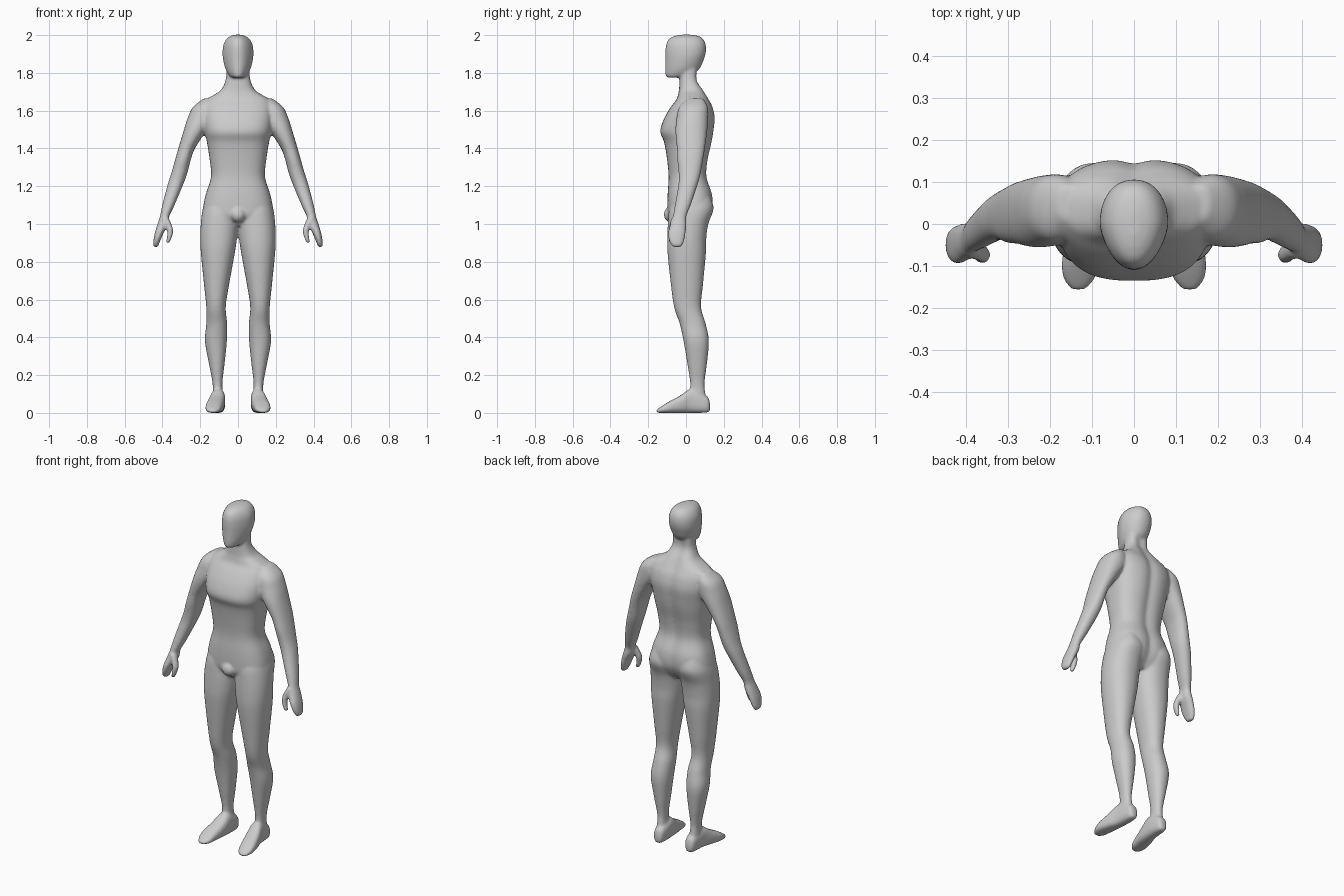
import bpy, bmesh, math
from mathutils import Matrix, Vector

bm = bmesh.new()


def spline(rows, steps=6):
    """Catmull-Rom interpolation of section rows."""
    out = []
    for i in range(len(rows) - 1):
        a, b, c, d = (rows[max(0, min(len(rows) - 1, i + k))] for k in (-1, 0, 1, 2))
        for s in range(steps):
            t = s / steps
            out.append([0.5 * (2 * q + (r - p) * t + (2 * p - 5 * q + 4 * r - u) * t * t
                               + (3 * q - p - 3 * r + u) * t ** 3)
                        for p, q, r, u in zip(a, b, c, d)])
    out.append(list(rows[-1]))
    return out


def loft(rows, side=1, power=2.2, along="z", taper=0.0, groove=0.0, n=48):
    """Closed skin through sections (position, u min, u max, v min, v max)."""
    rings = []
    for p, u0, u1, v0, v1 in spline(rows):
        ring = []
        for i in range(n):
            a = 2 * math.pi * i / n
            c, s = math.cos(a), math.sin(a)
            c = math.copysign(abs(c) ** (2 / power), c)
            s = math.copysign(abs(s) ** (2 / power), s)
            c *= 1 - taper * max(0, -s)
            u = (u0 + u1) / 2 + c * (u1 - u0) / 2
            v = (v0 + v1) / 2 + s * (v1 - v0) / 2
            if s > 0:
                v -= groove * math.exp(-(u / 0.03) ** 2)
            co = (u * side, v, p) if along == "z" else (u * side, p, v)
            ring.append(bm.verts.new(co))
        rings.append(ring)
    faces = [bm.faces.new(rings[0]), bm.faces.new(rings[-1])]
    for r, q in zip(rings, rings[1:]):
        for i in range(n):
            j = (i + 1) % n
            faces.append(bm.faces.new((r[i], r[j], q[j], q[i])))
    bmesh.ops.recalc_face_normals(bm, faces=faces)


def sym(rows):
    return [(z, -w, w, a, b) for z, w, a, b in rows]


# torso and neck
loft(sym([(0.99, 0.12, -0.06, 0.09), (1.04, 0.18, -0.093, 0.125), (1.09, 0.184, -0.098, 0.143),
          (1.16, 0.17, -0.097, 0.14), (1.25, 0.143, -0.092, 0.112), (1.34, 0.15, -0.10, 0.118),
          (1.43, 0.164, -0.115, 0.138), (1.49, 0.176, -0.136, 0.148), (1.56, 0.185, -0.115, 0.155),
          (1.62, 0.182, -0.08, 0.143), (1.66, 0.165, -0.05, 0.122), (1.685, 0.125, -0.042, 0.108),
          (1.71, 0.09, -0.037, 0.094), (1.76, 0.066, -0.034, 0.064), (1.82, 0.06, -0.03, 0.065)]),
     power=2.6, groove=0.012)

# head
loft(sym([(1.775, 0.03, -0.10, -0.03), (1.787, 0.046, -0.108, 0.02), (1.82, 0.066, -0.11, 0.07),
          (1.87, 0.079, -0.109, 0.094), (1.91, 0.082, -0.109, 0.105), (1.95, 0.077, -0.105, 0.104),
          (1.98, 0.061, -0.09, 0.09), (1.995, 0.04, -0.062, 0.066), (2.002, 0.015, -0.03, 0.03)]),
     power=2.2, taper=0.25)

# groin
bmesh.ops.create_uvsphere(bm, u_segments=24, v_segments=16, radius=1, matrix=Matrix.Translation(
    Vector((0, -0.078, 1.05))) @ Matrix.Diagonal((0.042, 0.04, 0.042, 1)))

leg = [(1.14, 0.03, 0.165, -0.06, 0.13), (1.08, 0.0, 0.187, -0.088, 0.146),
       (1.0, 0.0, 0.197, -0.096, 0.118), (0.92, 0.006, 0.2, -0.099, 0.107),
       (0.84, 0.018, 0.196, -0.097, 0.105), (0.68, 0.047, 0.18, -0.08, 0.09),
       (0.56, 0.065, 0.168, -0.063, 0.08), (0.47, 0.057, 0.168, -0.033, 0.105),
       (0.38, 0.059, 0.175, -0.013, 0.121), (0.26, 0.071, 0.154, 0.007, 0.111),
       (0.15, 0.083, 0.134, 0.022, 0.098), (0.06, 0.076, 0.136, 0.01, 0.11)]
foot = [(0.127, 0.09, 0.115, 0.015, 0.05), (0.115, 0.075, 0.13, 0.002, 0.085),
        (0.07, 0.068, 0.138, 0.0, 0.11), (0.02, 0.068, 0.145, 0.0, 0.125),
        (-0.03, 0.072, 0.16, 0.0, 0.092), (-0.09, 0.083, 0.172, 0.0, 0.06),
        (-0.13, 0.093, 0.168, 0.0, 0.035), (-0.157, 0.115, 0.15, 0.0, 0.016)]
arm = [(1.665, 0.13, 0.18, 0.01, 0.09), (1.62, 0.12, 0.238, -0.035, 0.115),
       (1.56, 0.12, 0.267, -0.05, 0.118), (1.49, 0.17, 0.289, -0.056, 0.112),
       (1.40, 0.228, 0.316, -0.048, 0.10), (1.34, 0.25, 0.333, -0.046, 0.09),
       (1.27, 0.268, 0.353, -0.039, 0.078), (1.21, 0.29, 0.372, -0.04, 0.062),
       (1.10, 0.336, 0.401, -0.059, 0.025), (1.04, 0.364, 0.413, -0.07, 0.002),
       (1.0, 0.37, 0.426, -0.083, 0.002), (0.95, 0.395, 0.441, -0.095, -0.002),
       (0.90, 0.416, 0.449, -0.086, -0.013), (0.877, 0.425, 0.446, -0.065, -0.027)]
thumb = [(1.03, 0.365, 0.405, -0.08, -0.035), (0.97, 0.343, 0.375, -0.092, -0.052),
         (0.93, 0.35, 0.377, -0.093, -0.06), (0.90, 0.363, 0.382, -0.09, -0.066)]

# limbs on both sides
for side in (1, -1):
    loft(leg, side)
    loft(foot, side, power=2.7, along="y")
    loft(arm, side)
    loft(thumb, side)

mesh = bpy.data.meshes.new("body")
bm.to_mesh(mesh)
bm.free()
body = bpy.data.objects.new("body", mesh)
bpy.context.collection.objects.link(body)

# fuse parts into one smooth skin
fuse = body.modifiers.new("fuse", "REMESH")
fuse.mode = "VOXEL"
fuse.voxel_size = 0.007
fuse.use_smooth_shade = True
soften = body.modifiers.new("soften", "SMOOTH")
soften.factor = 0.5
soften.iterations = 8
